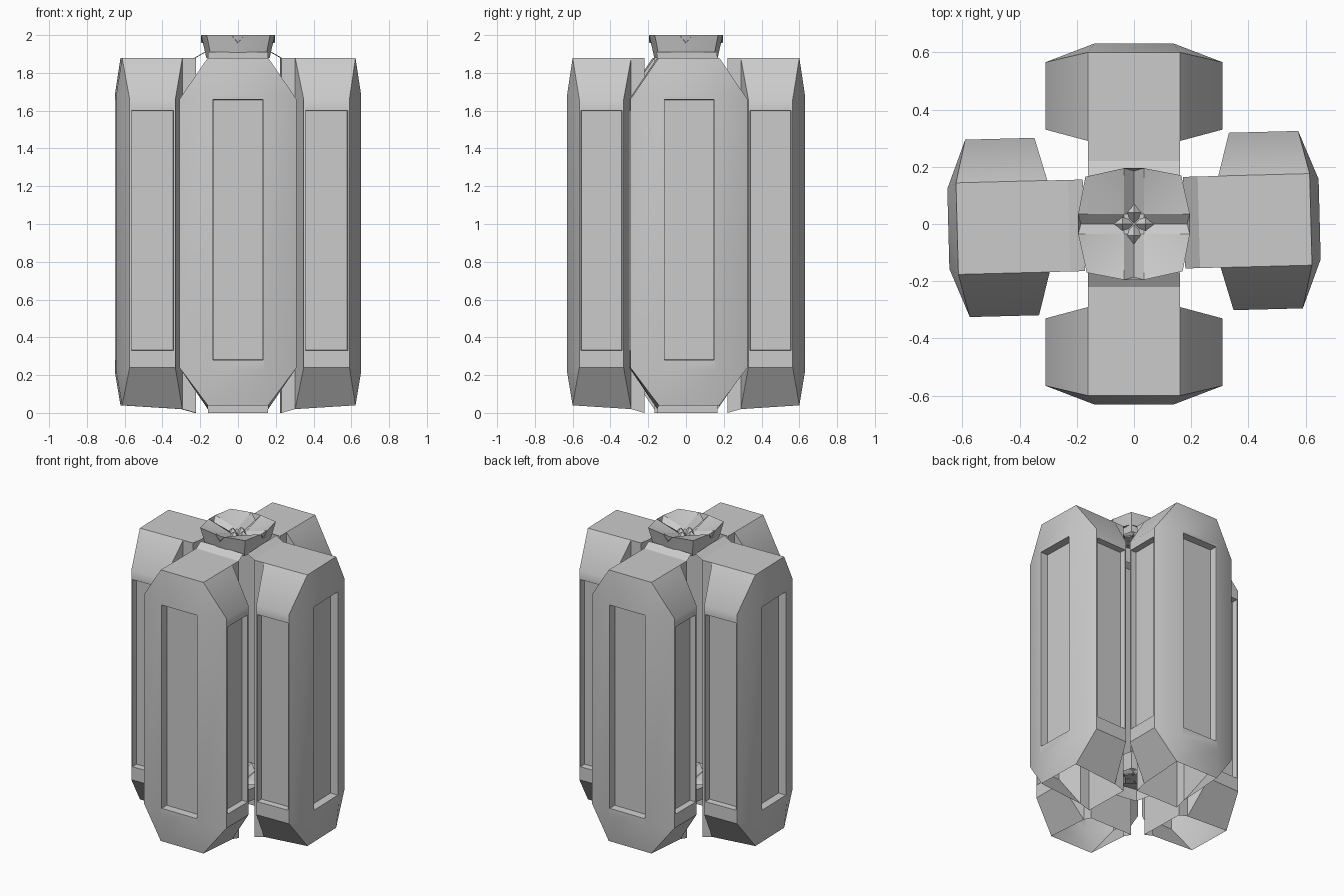
import bpy, bmesh, math
from mathutils import Matrix, Vector

if "Cube" in bpy.data.objects:
    bpy.data.objects.remove(bpy.data.objects["Cube"])

grey = bpy.data.materials.new("plain grey")
grey.use_nodes = True
grey.diffuse_color = (0.6, 0.6, 0.6, 1)
grey.node_tree.nodes["Principled BSDF"].inputs["Base Color"].default_value = grey.diffuse_color


def finish(bm, name, angle=35):
    mesh = bpy.data.meshes.new(name)
    bm.to_mesh(mesh)
    bm.free()
    mesh.materials.append(grey)
    obj = bpy.data.objects.new(name, mesh)
    bpy.context.collection.objects.link(obj)
    bpy.ops.object.select_all(action='DESELECT')
    obj.select_set(True)
    bpy.context.view_layer.objects.active = obj
    bpy.ops.object.shade_smooth_by_angle(angle=math.radians(angle))
    return obj


def loft(bm, rings):
    """Skin matching closed rings and return the rings as vertices."""
    loops = [[bm.verts.new(p) for p in ring] for ring in rings]
    n = len(loops[0])
    for low, high in zip(loops, loops[1:]):
        for i in range(n):
            j = (i + 1) % n
            bm.faces.new((low[i], low[j], high[j], high[i]))
    return loops


def mirrored(half):
    """Complete half a section across the pod's middle plane."""
    return half + [(-x, y, z) for x, y, z in reversed(half)]


def recess(bm, face, rim, depth, low, high):
    """Sink a framed panel into a face."""
    normal = face.normal.copy()
    bmesh.ops.inset_individual(bm, faces=[face], thickness=rim)
    middle = face.calc_center_median().z
    for v in face.verts:
        v.co.z = high if v.co.z > middle else low
    # a second loop forms the walls of the recess
    bmesh.ops.inset_individual(bm, faces=[face], thickness=0.004)
    for v in face.verts:
        v.co -= normal * depth


def pod(name, turn, stretch):
    # section corners: outer, side front, side back, neck root, neck
    bottom = [(.16, -.60, .04), (.16, -.60, .04), (.16, -.29, .02), (.16, -.29, .02), (.16, -.22, 0)]
    lower = [(.14, -.63, .22), (.31, -.565, .24), (.31, -.33, .24), (.16, -.29, .24), (.16, -.22, .24)]
    upper = [(x, y, 1.90 - z) for x, y, z in lower]
    top = [(x, y, 1.88) for x, y, z in bottom]
    bm = bmesh.new()
    loops = loft(bm, [mirrored(h) for h in (bottom, lower, upper, top)])
    bm.faces.new(loops[-1])
    bmesh.ops.remove_doubles(bm, verts=bm.verts, dist=0.001)
    bmesh.ops.recalc_face_normals(bm, faces=bm.faces)
    if max(bm.faces, key=lambda f: f.calc_center_median().z).normal.z < 0:
        bmesh.ops.reverse_faces(bm, faces=bm.faces)
    bm.normal_update()
    tall = [f for f in bm.faces if abs(f.calc_center_median().z - .95) < .05]
    outer = [f for f in tall if f.normal.y < -.95]
    sides = [f for f in tall if abs(f.normal.x) > .95 and abs(f.calc_center_median().x) > .25]
    for f in outer:
        recess(bm, f, .012, .05, .28, 1.66)
    for f in sides:
        recess(bm, f, .012, .04, .33, 1.60)
    # sloping web that ties the pod to the cap
    web = [(.16, -.22, 1.88), (-.16, -.22, 1.88), (-.16, -.17, 1.91), (.16, -.17, 1.91)]
    bm.faces.new([bm.verts.new(p) for p in reversed(web)])
    bm.transform(Matrix.Rotation(turn, 4, 'Z') @ Matrix.Diagonal((1, stretch, 1, 1)))
    finish(bm, name)


tilt = math.radians(1.5)
pod("front_pod", 0, 1)
pod("back_pod", math.pi, 1)
pod("left_pod", math.pi / 2 + tilt, 1.03)
pod("right_pod", -math.pi / 2 + tilt, 1.03)


def rim(scale, z):
    """Eight-point outline with bowed sides."""
    quarter = [(.17, -.165), (.195, -.035), (.195, .035)]
    pts = []
    for k in range(4):
        spin = Matrix.Rotation(k * math.pi / 2, 3, 'Z')
        pts += [spin @ Vector((x * scale, y * scale, z)) for x, y in quarter]
    return pts


def hub(name, low, high, dip):
    """Flared block whose dished top carries a cross of grooves."""
    bm = bmesh.new()
    loops = loft(bm, [rim(.86, low), rim(1, high)])
    edge = loops[-1]
    spins = [Matrix.Rotation(k * math.pi / 2, 3, 'Z') for k in range(4)]
    inner = [bm.verts.new(s @ Vector((.035, -.035, high - dip))) for s in spins]
    floor = [bm.verts.new(s @ Vector((.035, 0, high - dip - .02))) for s in spins]
    ends = [bm.verts.new(s @ Vector((.195, 0, high - .04))) for s in spins]
    for k in range(4):
        corner, a, b = edge[3 * k:3 * k + 3]
        nxt = inner[(k + 1) % 4]
        bm.faces.new((inner[k], corner, a))
        bm.faces.new((inner[k], edge[3 * k - 1], corner))
        bm.faces.new((inner[k], a, ends[k], floor[k]))
        bm.faces.new((floor[k], ends[k], b, nxt))
    bm.faces.new([v for k in range(4) for v in (inner[k], floor[k])])
    # small raised diamonds around the middle
    for s in spins:
        c = s @ Vector((.04, 0, high - dip))
        bmesh.ops.create_cone(bm, segments=4, radius1=.038, radius2=0, depth=.04,
                              cap_ends=True, matrix=Matrix.Translation(c))
    finish(bm, name, 20)


hub("top_cap", 1.88, 2.0, .05)
hub("lower_hub", .2, .3, .04)
